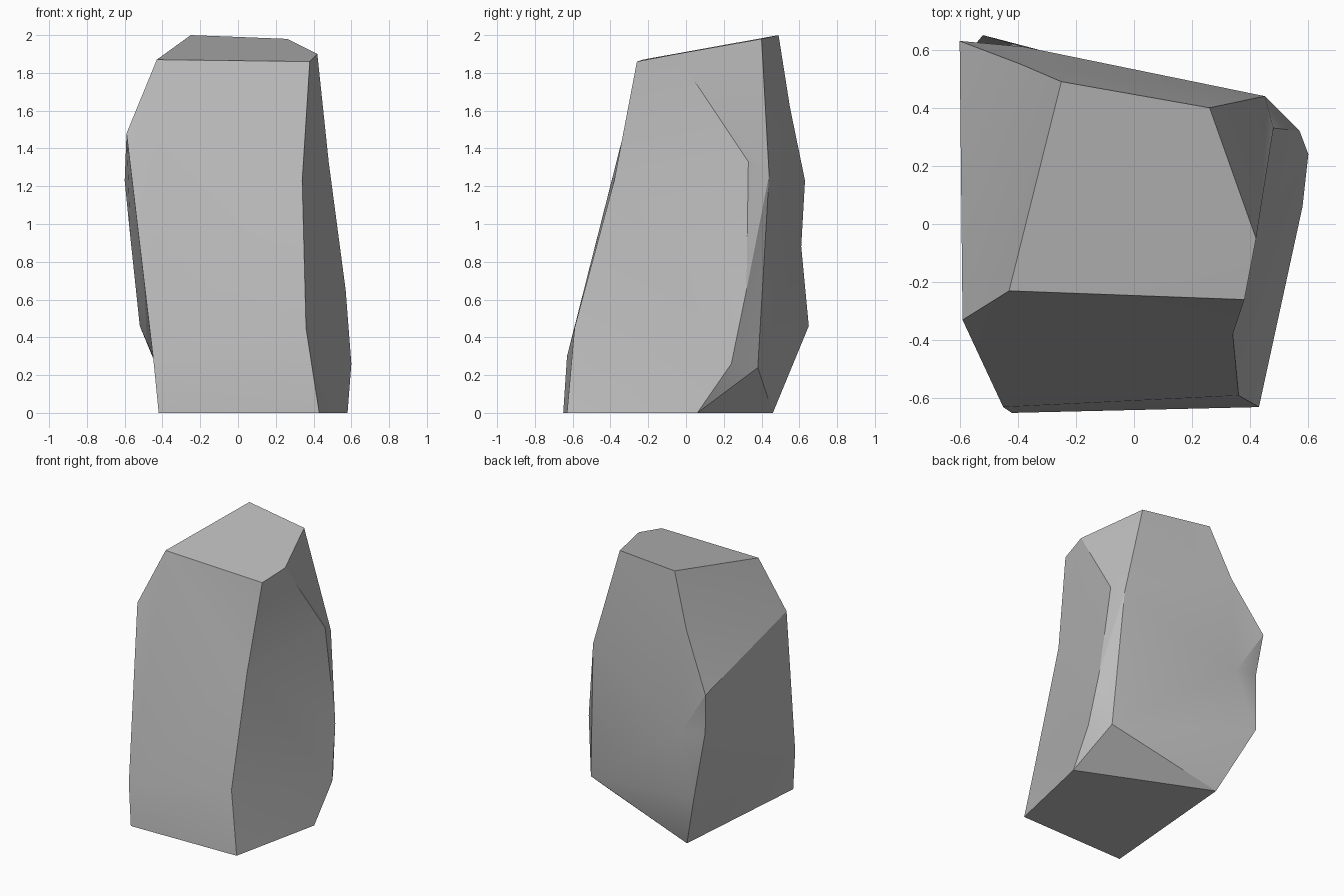
import bpy
import bmesh
import math

cube = bpy.data.objects.get("Cube")
if cube:
    bpy.data.objects.remove(cube, do_unlink=True)


def flat_material(name, colour):
    material = bpy.data.materials.new(name)
    material.use_nodes = True
    material.diffuse_color = colour
    shader = material.node_tree.nodes["Principled BSDF"]
    shader.inputs["Base Color"].default_value = colour
    shader.inputs["Roughness"].default_value = 0.9
    return material


# Corners of the cut stone
corners = {
    # top cap
    "crown_back": (-.25, .49, 2),
    "crown_heel": (.26, .4, 1.98),
    "crown_side": (.42, -.05, 1.9),
    "crown_front": (.38, -.26, 1.86),
    "crown_corner": (-.43, -.23, 1.87),
    # front
    "brow": (-.59, -.33, 1.48),
    "waist": (.34, -.38, 1.23),
    "shin_near": (-.45, -.63, .3),
    "shin_far": (.36, -.59, .45),
    # base
    "foot_near": (-.42, -.65, 0),
    "foot_far": (.43, -.63, 0),
    "foot_side": (.58, .06, 0),
    "foot_back": (-.33, .46, 0),
    # side with the shallow hollow
    "hollow_top": (.48, .33, 1.33),
    "hollow_edge": (.45, .44, 1.26),
    "hip": (.57, .32, .65),
    "knee": (.6, .24, .26),
    "heel": (.51, .38, .24),
    # back ridge and its chip
    "ridge_top": (-.39, .55, 1.62),
    "ridge_mid": (-.6, .63, 1.23),
    "chip_edge": (-.57, .59, .93),
    "chip_inner": (-.38, .61, .88),
    "ridge_low": (-.52, .65, .46),
}

bm = bmesh.new()
points = {name: bm.verts.new(place) for name, place in corners.items()}


def facet(*names):
    bm.faces.new([points[name] for name in names])


def fan(centre, *rim):
    for first, second in zip(rim, rim[1:]):
        facet(centre, first, second)


# Top cap, front, base and lower side
facet("crown_back", "crown_heel", "crown_side", "crown_front", "crown_corner")
facet("crown_corner", "waist", "shin_far", "shin_near", "brow")
facet("shin_near", "shin_far", "foot_far", "foot_near")
facet("foot_near", "foot_far", "foot_side", "foot_back")
facet("shin_far", "knee", "foot_side", "foot_far")

# Side around the waist, with the hollow beside it
fan("waist", "crown_corner", "crown_front", "crown_side",
    "hollow_top", "hip", "knee", "shin_far")
fan("hollow_edge", "crown_heel", "crown_side", "hollow_top", "hip")

# Undercut at the back of the base
fan("heel", "hollow_edge", "hip", "knee", "foot_side", "foot_back", "ridge_low")

# Chip in the back
fan("chip_inner", "hollow_edge", "ridge_top", "ridge_mid",
    "chip_edge", "ridge_low", "heel", "hollow_edge")

# Shoulder over the back ridge
fan("ridge_top", "hollow_edge", "crown_heel", "crown_back",
    "crown_corner", "brow", "ridge_mid")

# Flank between the front and the back ridge
fan("chip_edge", "ridge_mid", "brow", "shin_near", "ridge_low")
fan("shin_near", "ridge_low", "foot_back", "foot_near")

bmesh.ops.triangulate(bm, faces=[f for f in bm.faces if len(f.verts) > 3])
bmesh.ops.recalc_face_normals(bm, faces=bm.faces)

mesh = bpy.data.meshes.new("rock")
bm.to_mesh(mesh)
bm.free()
mesh.materials.append(flat_material("stone grey", (.5, .5, .5, 1)))

rock = bpy.data.objects.new("rock", mesh)
bpy.context.collection.objects.link(rock)

# Soft creases blend, strong edges stay crisp
bpy.ops.object.select_all(action="DESELECT")
rock.select_set(True)
bpy.context.view_layer.objects.active = rock
bpy.ops.object.shade_smooth_by_angle(angle=math.radians(20))
